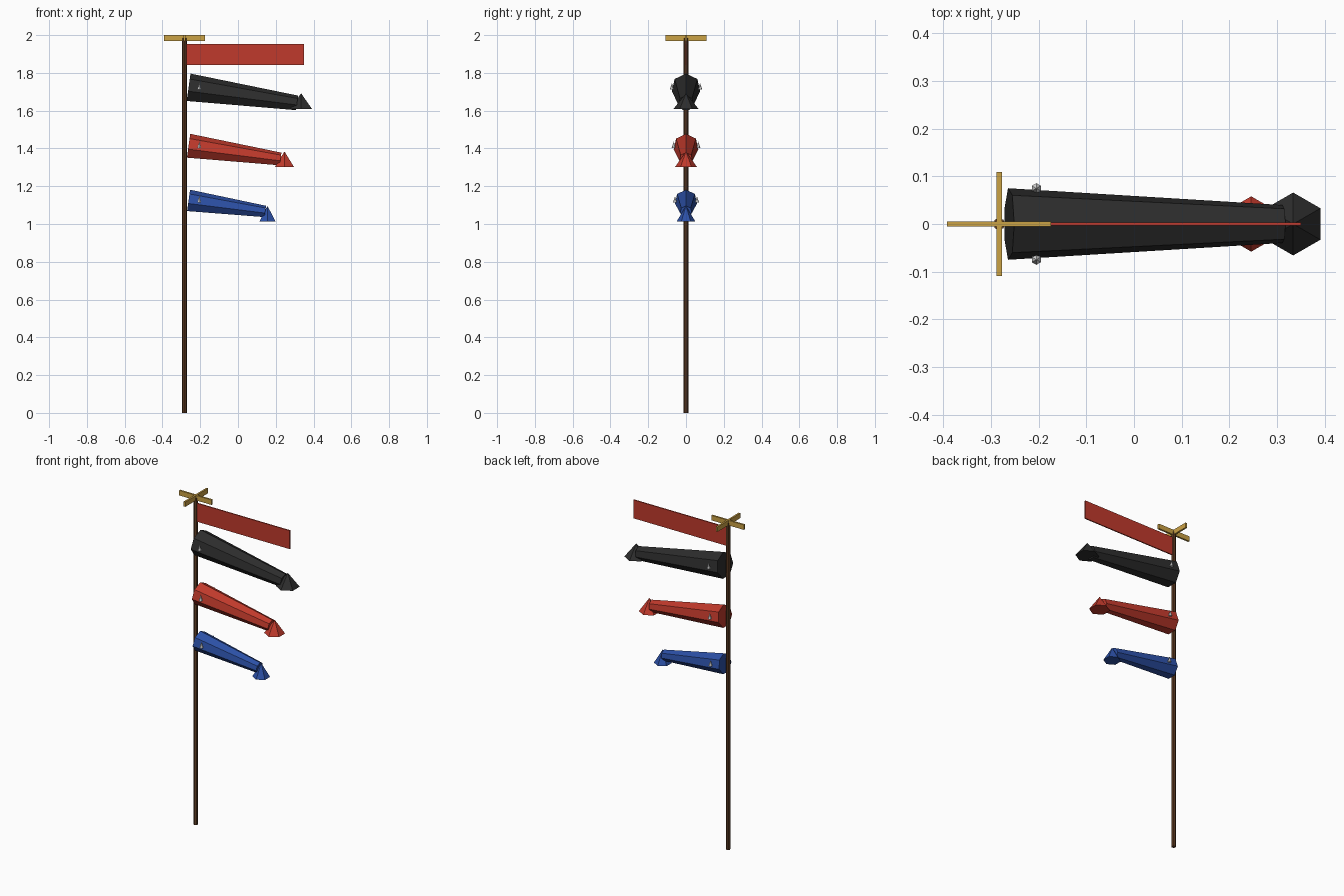
import bpy
from math import radians, sin, cos, pi
from mathutils import Matrix

cube = bpy.data.objects.get("Cube")
if cube:
    bpy.data.objects.remove(cube)


def material(name, rgb):
    m = bpy.data.materials.new(name)
    m.use_nodes = True
    m.diffuse_color = (*rgb, 1)
    m.node_tree.nodes["Principled BSDF"].inputs["Base Color"].default_value = (*rgb, 1)
    return m


BROWN = material("brown wood", (0.13, 0.052, 0.02))
GOLD = material("gold", (0.60, 0.36, 0.06))
RED = material("red cloth", (0.53, 0.042, 0.025))
BLACK = material("black cloth", (0.026, 0.026, 0.026))
BLUE = material("blue cloth", (0.025, 0.08, 0.38))
WHITE = material("white eye", (0.8, 0.8, 0.8))


def finish(name, mat):
    ob = bpy.context.object
    ob.name = name
    ob.data.materials.append(mat)
    return ob


def box(name, mat, size, loc):
    bpy.ops.mesh.primitive_cube_add(size=1, location=loc)
    ob = finish(name, mat)
    ob.data.transform(Matrix.Diagonal((*size, 1)))
    return ob


def cone(name, mat, sides, r1, r2, depth, loc, rot=(0, 0, 0)):
    bpy.ops.mesh.primitive_cone_add(vertices=sides, radius1=r1, radius2=r2,
                                    depth=depth, location=loc, rotation=rot)
    return finish(name, mat)


POLE_X = -0.283
TILT = radians(8)

# Pole with crossed arms on top
cone("pole", BROWN, 8, 0.0125, 0.0125, 1.985, (POLE_X, 0, 0.9925))
box("top_arm_x", GOLD, (0.218, 0.011, 0.03), (POLE_X, 0, 1.985))
box("top_arm_y", GOLD, (0.011, 0.218, 0.03), (POLE_X, 0, 1.985))

# Flat streamer
box("streamer", RED, (0.625, 0.007, 0.112), (0.0375, 0, 1.897))


def fish(name, mat, z, radius, length, tail_x, tail_z, tail_r):
    # Tapered seven-sided body, ridge on top, sloping down to the tail
    mouth_x = -0.262
    centre = (mouth_x + cos(TILT) * length / 2, 0, z - sin(TILT) * length / 2)
    body = cone(name + "_body", mat, 7, radius, radius * 0.53, length, centre,
                (0, pi / 2 + TILT, 0))
    body.data.transform(Matrix.Rotation(pi / 2, 4, "Z"))
    # Upright pyramid tail
    height = 0.082
    cone(name + "_tail", mat, 6, tail_r, 0, height, (tail_x, 0, tail_z + height / 2))
    # Small pointed eyes on both sides
    for side, y in (("left", 1), ("right", -1)):
        cone(f"{name}_eye_{side}", WHITE, 6, 0.011, 0, 0.034,
             (-0.205, y * radius * 0.97, z + 0.009))


fish("black_fish", BLACK, 1.720, 0.077, 0.580, 0.334, 1.61, 0.066)
fish("red_fish", RED, 1.411, 0.067, 0.492, 0.246, 1.302, 0.058)
fish("blue_fish", BLUE, 1.122, 0.060, 0.410, 0.156, 1.014, 0.049)
